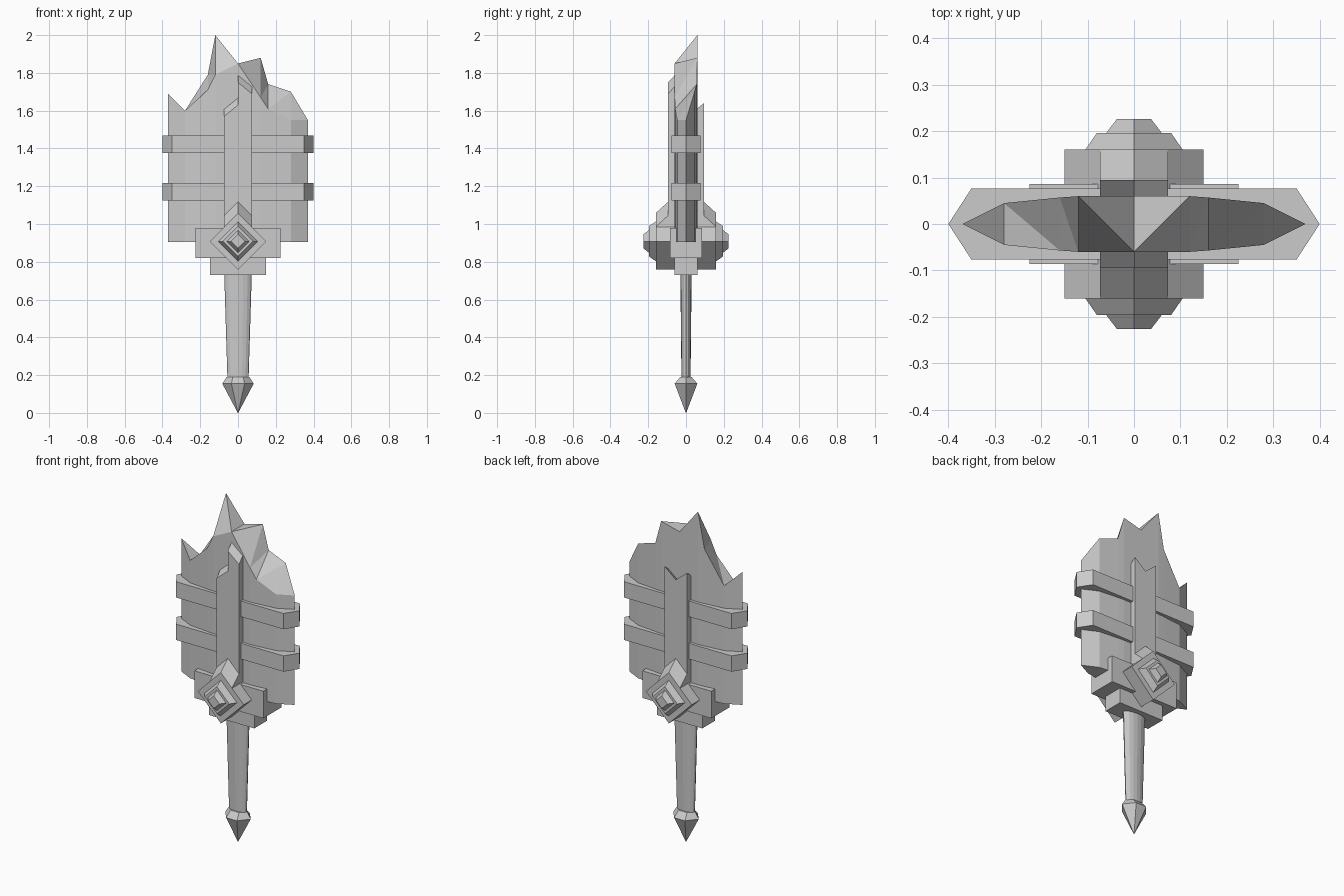
import bpy, bmesh, math

cube = bpy.data.objects.get("Cube")
if cube:
    bpy.data.objects.remove(cube, do_unlink=True)

steel = bpy.data.materials.new("grey_steel")
steel.use_nodes = True
GREY = (0.6, 0.6, 0.6, 1)
steel.diffuse_color = GREY
steel.node_tree.nodes["Principled BSDF"].inputs["Base Color"].default_value = GREY


def finish(name, bm):
    bmesh.ops.recalc_face_normals(bm, faces=bm.faces)
    mesh = bpy.data.meshes.new(name)
    bm.to_mesh(mesh)
    bm.free()
    mesh.materials.append(steel)
    obj = bpy.data.objects.new(name, mesh)
    bpy.context.collection.objects.link(obj)
    return obj


def loft(name, rings):
    """Skin a list of equal-length closed rings and cap both ends."""
    bm = bmesh.new()
    loops = [[bm.verts.new(p) for p in ring] for ring in rings]
    n = len(loops[0])
    for a, b in zip(loops, loops[1:]):
        for i in range(n):
            j = (i + 1) % n
            bm.faces.new((a[i], a[j], b[j], b[i]))
    bm.faces.new(loops[0])
    bm.faces.new(loops[-1])
    return finish(name, bm)


def level(points, z):
    return [(x, y, z) for x, y in points]


def box(name, hx, hy, z0, z1):
    rect = [(-hx, -hy), (hx, -hy), (hx, hy), (-hx, hy)]
    return loft(name, [level(rect, z0), level(rect, z1)])


# Blade: lens section whose front and back rims break off at different heights
# columns: x, half thickness, front height, back height
BOTTOM = 0.905
columns = [
    (-0.28, 0.045, 1.60, 1.60), (-0.16, 0.057, 1.71, 1.79),
    (-0.12, 0.06, 1.79, 2.0), (0, 0.06, 1.85, 1.85),
    (0.12, 0.06, 1.67, 1.88), (0.16, 0.057, 1.61, 1.74),
    (0.28, 0.045, 1.55, 1.70),
]
bm = bmesh.new()


def pillar(x, y, z):
    return bm.verts.new((x, y, BOTTOM)), bm.verts.new((x, y, z))


def wall(a, b):
    bm.faces.new((a[0], b[0], b[1], a[1]))


left, right = pillar(-0.37, 0, 1.69), pillar(0.37, 0, 1.55)
front = [pillar(x, -y, f) for x, y, f, b in columns]
back = [pillar(x, y, b) for x, y, f, b in columns]
rim = [left] + front + [right] + back[::-1]
for a, b in zip(rim, rim[1:] + rim[:1]):
    wall(a, b)
bm.faces.new([p[0] for p in rim])
for i in range(len(columns) - 1):
    f0, f1, b0, b1 = front[i][1], front[i + 1][1], back[i][1], back[i + 1][1]
    if columns[i][0] < 0:
        bm.faces.new((f0, f1, b0))
        bm.faces.new((f1, b1, b0))
    else:
        bm.faces.new((f0, b1, b0))
        bm.faces.new((f0, f1, b1))
bm.faces.new((left[1], front[0][1], back[0][1]))
bm.faces.new((right[1], front[-1][1], back[-1][1]))
finish("broken_blade", bm)

# Raised spines with snapped ends
W = 0.073


def spine(name, side, top, slope):
    outer = [(-W, 0.86), (W, 0.86)] + top
    rings = []
    for y, dz in ((0.095, 0), (0.02, slope)):
        rings.append([(x, side * y, z + (dz if i > 1 else 0))
                      for i, (x, z) in enumerate(outer)])
    loft(name, rings)


spine("front_spine", -1, [(W, 1.69), (0, 1.75), (0, 1.63), (-W, 1.57)], 0.08)
spine("back_spine", 1, [(W, 1.64), (0, 1.58), (-W, 1.64)], -0.06)

# Two hexagonal bands around the blade
hexagon = [(-0.40, 0), (-0.35, -0.077), (0.35, -0.077),
           (0.40, 0), (0.35, 0.077), (-0.35, 0.077)]
for name, z in (("lower_band", 1.125), ("upper_band", 1.375)):
    loft(name, [level(hexagon, z), level(hexagon, z + 0.093)])

# Stepped guard
box("guard_upper", 0.225, 0.086, 0.82, 0.98)
box("guard_lower", 0.148, 0.06, 0.73, 0.82)

# Stepped diamond bosses, front and back
CENTRE = 0.908


def diamond(r, y):
    return [(r, y, CENTRE), (0, y, CENTRE + r), (-r, y, CENTRE), (0, y, CENTRE - r)]


for label, s in (("front", -1), ("back", 1)):
    steps = [(0.15, 0.02), (0.15, 0.16), (0.105, 0.16), (0.08, 0.196),
             (0.06, 0.196), (0.037, 0.226)]
    loft(label + "_boss", [diamond(r, s * y) for r, y in steps])
    # sloping ridge that joins the boss to the spine
    ridge = []
    for y, z in ((0.16, 1.058), (0.09, 1.122)):
        ridge.append([(-W, s * y, 0.9), (W, s * y, 0.9), (W, s * y, z - W),
                      (0, s * y, z), (-W, s * y, z - W)])
    loft(label + "_boss_ridge", ridge)

# Tapered oval grip
def oval(rx, ry, z, n=16):
    return [(rx * math.cos(math.tau * i / n), ry * math.sin(math.tau * i / n), z)
            for i in range(n)]


loft("grip", [oval(0.056, 0.024, 0.18), oval(0.073, 0.03, 0.74)])

# Pointed pommel
def hex_ring(rx, cx, cy, z):
    return level([(rx, 0), (cx, cy), (-cx, cy), (-rx, 0), (-cx, -cy), (cx, -cy)], z)


loft("pommel", [hex_ring(0.001, 0.0005, 0.001, 0), hex_ring(0.083, 0.035, 0.06, 0.155),
                hex_ring(0.06, 0.028, 0.03, 0.19)])
